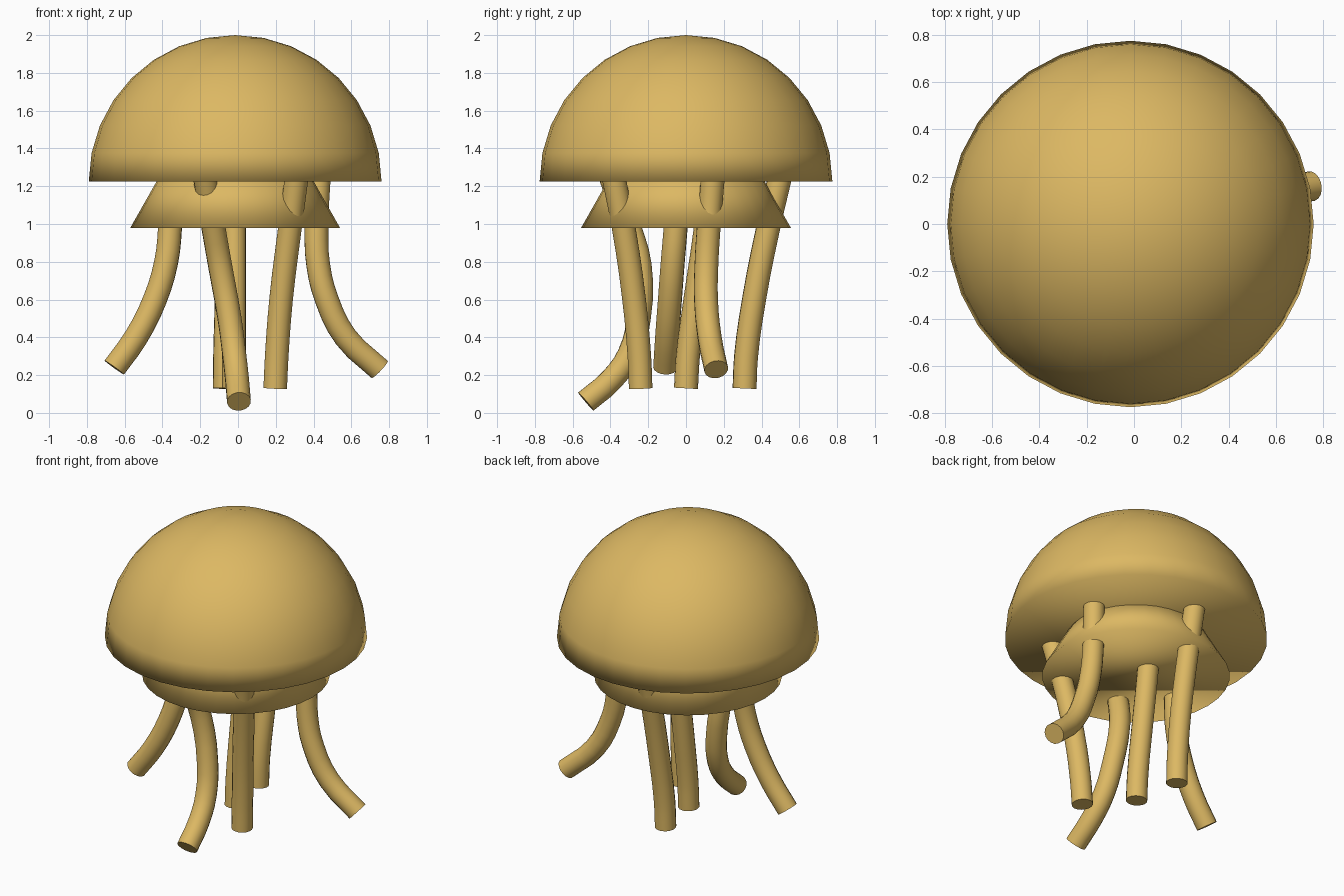
import bpy, bmesh, math

if "Cube" in bpy.data.objects:
    bpy.data.objects.remove(bpy.data.objects["Cube"])

gold = bpy.data.materials.new("warm_gold")
gold.diffuse_color = (0.72, 0.48, 0.125, 1)
gold.use_nodes = True
gold.node_tree.nodes["Principled BSDF"].inputs["Base Color"].default_value = gold.diffuse_color
CX = -0.015          # body axis
RIM = 1.225          # height of the dome rim
TUBE = 0.0635        # tentacle radius


def add_mesh(name, bm, location):
    bmesh.ops.recalc_face_normals(bm, faces=bm.faces)
    for f in bm.faces:
        f.smooth = True
    mesh = bpy.data.meshes.new(name)
    bm.to_mesh(mesh)
    bm.free()
    mesh.materials.append(gold)
    obj = bpy.data.objects.new(name, mesh)
    obj.location = location
    bpy.context.collection.objects.link(obj)
    return obj


def add_tentacle(name, points):
    curve = bpy.data.curves.new(name, 'CURVE')
    curve.dimensions = '3D'
    curve.bevel_depth = TUBE
    curve.bevel_resolution = 6
    curve.resolution_u = 3
    curve.use_fill_caps = True
    spline = curve.splines.new('BEZIER')
    spline.bezier_points.add(len(points) - 1)
    for bp, p in zip(spline.bezier_points, points):
        bp.co = p
        bp.handle_left_type = bp.handle_right_type = 'AUTO'
    curve.materials.append(gold)
    obj = bpy.data.objects.new(name, curve)
    bpy.context.collection.objects.link(obj)
    # turn the tube into a mesh with crisp end caps
    bpy.ops.object.select_all(action='DESELECT')
    obj.select_set(True)
    bpy.context.view_layer.objects.active = obj
    bpy.ops.object.convert(target='MESH')
    bpy.ops.object.shade_smooth_by_angle(angle=math.radians(45))


# Dome: upper half of a sphere, closed underneath
bm = bmesh.new()
bmesh.ops.create_uvsphere(bm, u_segments=32, v_segments=16, radius=0.775)
bmesh.ops.delete(bm, geom=[v for v in bm.verts if v.co.z < -0.001], context='VERTS')
bmesh.ops.holes_fill(bm, edges=[e for e in bm.edges if e.is_boundary], sides=0)
add_mesh("dome", bm, (CX, 0, RIM))

# Skirt: flared cone below the dome
bm = bmesh.new()
bmesh.ops.create_cone(bm, cap_ends=True, segments=32, radius1=0.555,
                      radius2=0.385, depth=0.3)
add_mesh("skirt", bm, (CX, 0, 0.98 + 0.15))

# Tentacles: centre lines from inside the body down to the tips
add_tentacle("left_tentacle", [
    (-0.355, -0.04, 1.22), (-0.36, -0.055, 0.98), (-0.38, -0.07, 0.8),
    (-0.44, -0.085, 0.6), (-0.54, -0.1, 0.4), (-0.655, -0.11, 0.24)])
add_tentacle("right_tentacle", [
    (0.43, 0.145, 1.28), (0.415, 0.12, 0.98), (0.425, 0.108, 0.78),
    (0.47, 0.106, 0.6), (0.57, 0.125, 0.4), (0.75, 0.16, 0.23)])
add_tentacle("front_tentacle", [
    (-0.18, -0.41, 1.28), (-0.13, -0.3, 0.98), (-0.095, -0.245, 0.78),
    (-0.045, -0.25, 0.5), (-0.02, -0.3, 0.31), (-0.005, -0.395, 0.175),
    (0.005, -0.53, 0.06)])
add_tentacle("front_right_tentacle", [
    (0.315, -0.39, 1.28), (0.275, -0.33, 0.98), (0.228, -0.275, 0.6),
    (0.205, -0.247, 0.3), (0.197, -0.24, 0.13)])
add_tentacle("middle_tentacle", [
    (-0.02, 0.13, 1.22), (-0.02, 0.105, 0.98), (-0.02, 0.05, 0.6),
    (-0.02, 0.01, 0.3), (-0.02, 0.0, 0.13)])
add_tentacle("back_tentacle", [
    (-0.05, 0.505, 1.28), (-0.055, 0.435, 0.98), (-0.06, 0.36, 0.6),
    (-0.068, 0.318, 0.3), (-0.07, 0.31, 0.13)])
